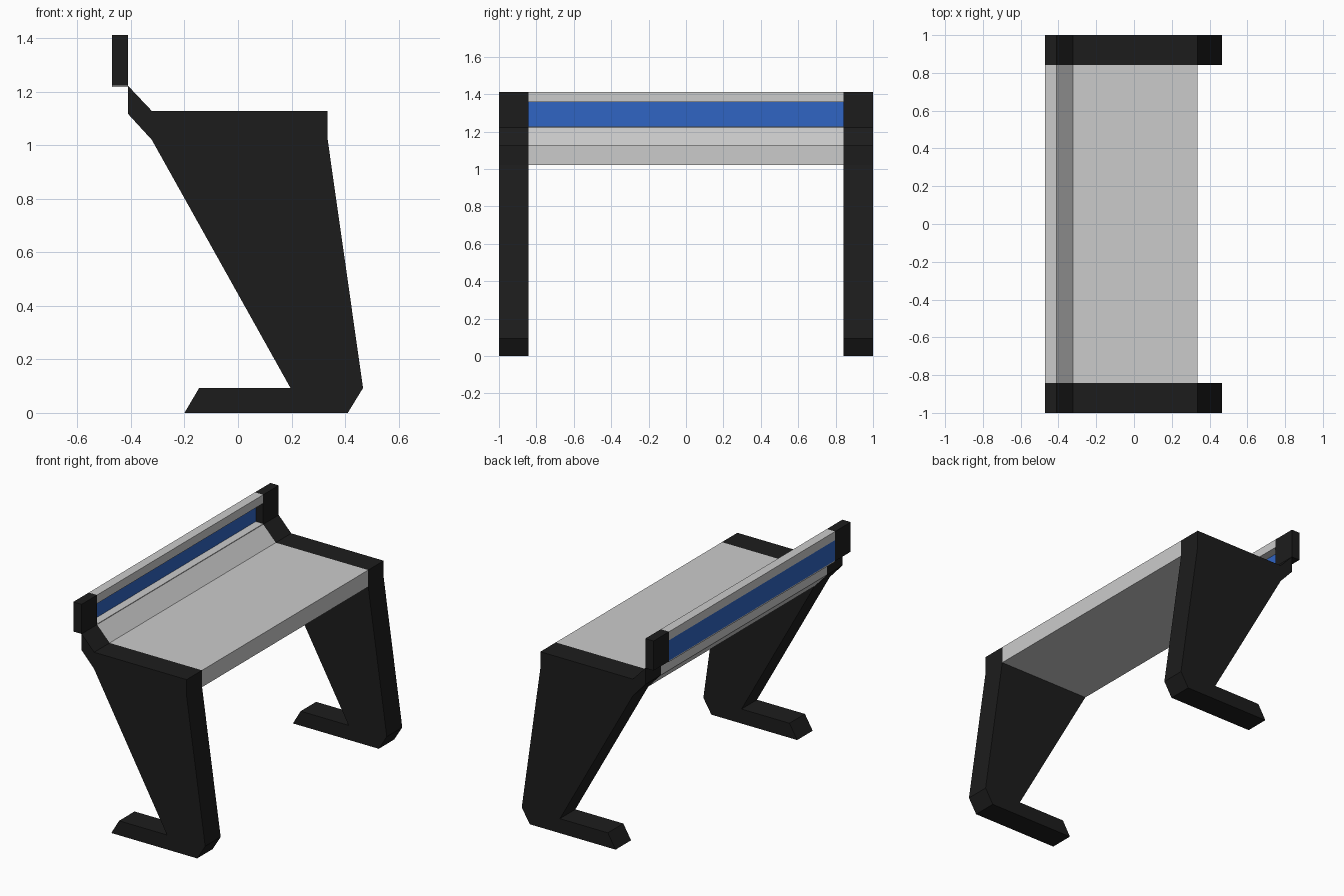
import bpy, bmesh

if "Cube" in bpy.data.objects:
    bpy.data.objects.remove(bpy.data.objects["Cube"])


def material(name, rgb):
    m = bpy.data.materials.new(name)
    m.diffuse_color = (*rgb, 1)
    m.use_nodes = True
    m.node_tree.nodes["Principled BSDF"].inputs["Base Color"].default_value = m.diffuse_color
    return m


BLACK = material("black", (0.012, 0.012, 0.012))
BLUE = material("blue", (0.03, 0.13, 0.55))


def extrude(name, profile, y0, y1, mat=None):
    """Extrude an (x, z) profile along y."""
    bm = bmesh.new()
    face = bm.faces.new([bm.verts.new((x, y0, z)) for x, z in profile])
    res = bmesh.ops.extrude_face_region(bm, geom=[face])
    verts = [v for v in res["geom"] if isinstance(v, bmesh.types.BMVert)]
    bmesh.ops.translate(bm, verts=verts, vec=(0, y1 - y0, 0))
    bmesh.ops.recalc_face_normals(bm, faces=bm.faces)
    me = bpy.data.meshes.new(name)
    bm.to_mesh(me)
    bm.free()
    ob = bpy.data.objects.new(name, me)
    bpy.context.collection.objects.link(ob)
    if mat:
        me.materials.append(mat)
    return ob


def rect(x0, x1, z0, z1):
    return [(x0, z0), (x1, z0), (x1, z1), (x0, z1)]


W = 0.843  # inner half width

# Side frames: foot, leaning leg, seat end and back slope, plus upright block
leg = [(-0.2, 0), (0.41, 0), (0.467, 0.093), (0.335, 1.02), (0.335, 1.128),
       (-0.322, 1.128), (-0.411, 1.222), (-0.411, 1.117), (-0.322, 1.02),
       (0.196, 0.093), (-0.145, 0.093)]
for side, y0, y1 in (("front", -1, -W), ("back", W, 1)):
    extrude(side + "_leg", leg, y0, y1, BLACK)
    extrude(side + "_upright", rect(-0.47, -0.411, 1.222, 1.412), y0, y1, BLACK)

# Seat slab with sloping rear lip
seat = [(0.335, 1.02), (0.335, 1.128), (-0.322, 1.128),
        (-0.411, 1.222), (-0.411, 1.117), (-0.322, 1.02)]
extrude("seat", seat, -W, W)

# Backrest: grey top rail, blue recessed panel, thin ledge joining the seat
extrude("top_rail", rect(-0.47, -0.411, 1.357, 1.412), -W, W)
extrude("back_panel", rect(-0.47, -0.464, 1.226, 1.357), -W, W, BLUE)
extrude("back_ledge", rect(-0.47, -0.411, 1.218, 1.226), -W, W)
